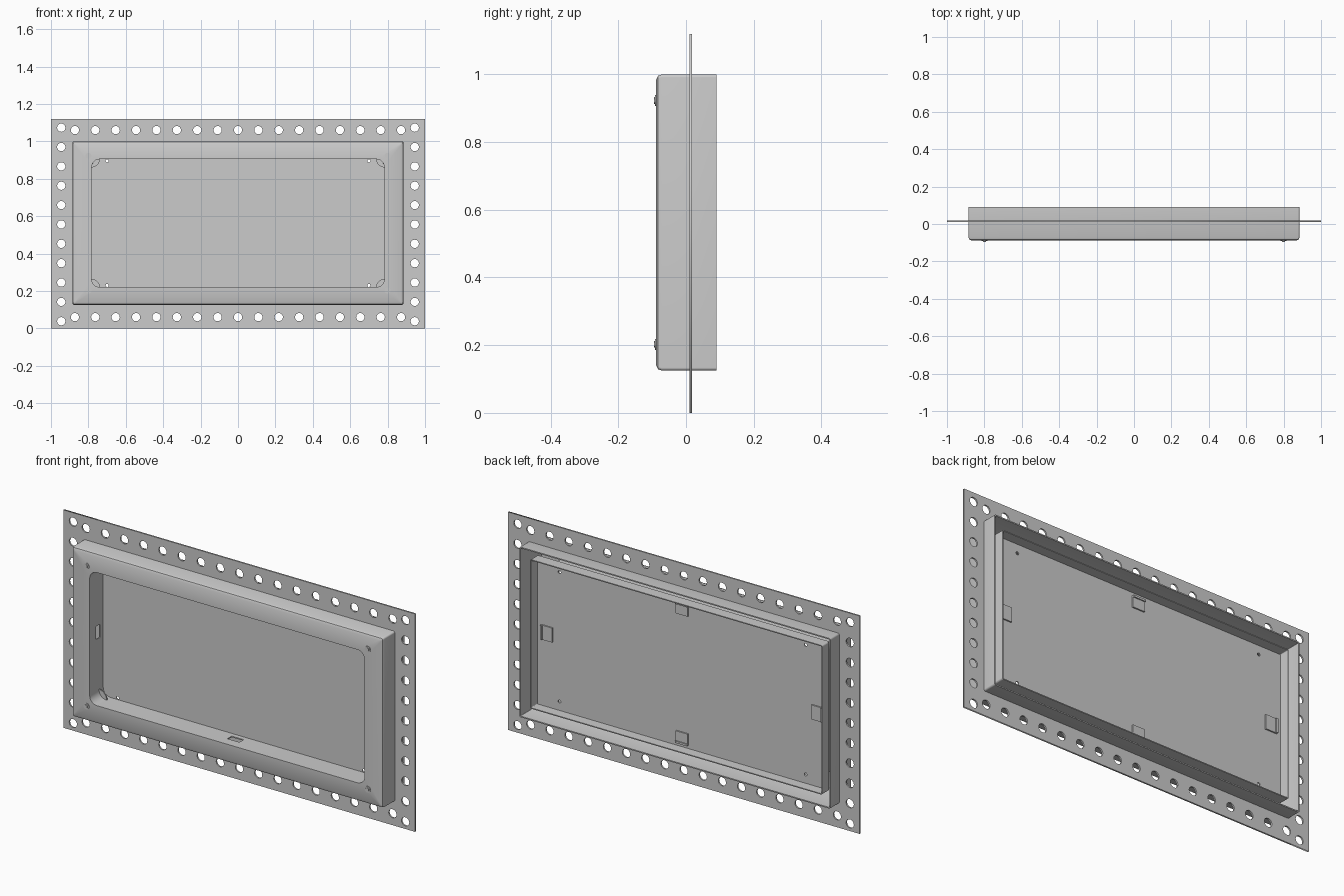
import bpy, bmesh
from math import sin, cos, pi
from mathutils import Matrix

if "Cube" in bpy.data.objects:
    bpy.data.objects.remove(bpy.data.objects["Cube"])

CZ = 0.5625          # centre height of the casing


def activate(ob):
    bpy.ops.object.select_all(action='DESELECT')
    ob.select_set(True)
    bpy.context.view_layer.objects.active = ob


def link(name, bm):
    me = bpy.data.meshes.new(name)
    bm.to_mesh(me)
    bm.free()
    ob = bpy.data.objects.new(name, me)
    bpy.context.collection.objects.link(ob)
    return ob


def arc(cx, cz, r, a0, a1, n=8):
    return [(cx + r * cos(a0 + (a1 - a0) * i / n), cz + r * sin(a0 + (a1 - a0) * i / n))
            for i in range(n + 1)]


def circle(cx, cz, r, n=24):
    return arc(cx, cz, r, 0, 2 * pi, n)[:-1]


def rrect(hw, hh, r, cz=CZ):
    pts = []
    for k, (sx, sz) in enumerate([(1, 1), (-1, 1), (-1, -1), (1, -1)]):
        pts += arc(sx * (hw - r), cz + sz * (hh - r), r, k * pi / 2, (k + 1) * pi / 2)
    return pts


def plate(name, loops, y0, y1):
    """Flat sheet in the xz plane; loops after the first are holes."""
    cu = bpy.data.curves.new(name, 'CURVE')
    cu.dimensions, cu.fill_mode = '2D', 'BOTH'
    cu.extrude = (y1 - y0) / 2
    for pts in loops:
        sp = cu.splines.new('POLY')
        sp.points.add(len(pts) - 1)
        for p, (x, z) in zip(sp.points, pts):
            p.co = (x, z, 0, 1)
        sp.use_cyclic_u = True
    ob = bpy.data.objects.new(name, cu)
    bpy.context.collection.objects.link(ob)
    ob.location.y = (y0 + y1) / 2
    ob.rotation_euler.x = pi / 2
    activate(ob)
    bpy.ops.object.convert(target='MESH')
    return bpy.context.object


def loft(name, rings, thick):
    """Sheet skinned through rounded rectangles (half width, half height, y, radius)."""
    bm = bmesh.new()
    loops = [[bm.verts.new((x, y, z)) for x, z in rrect(hw, hh, r)] for hw, hh, y, r in rings]
    for a, b in zip(loops, loops[1:]):
        for i in range(len(a)):
            j = (i + 1) % len(a)
            bm.faces.new((a[i], a[j], b[j], b[i]))
    bmesh.ops.recalc_face_normals(bm, faces=bm.faces)
    ob = link(name, bm)
    so = ob.modifiers.new('thickness', 'SOLIDIFY')
    so.thickness, so.offset, so.use_even_offset = thick, 0, True
    activate(ob)
    bpy.ops.object.modifier_apply(modifier='thickness')
    return ob


def boxes(name, items):
    """One object of boxes given as (centre, size)."""
    bm = bmesh.new()
    for c, s in items:
        bmesh.ops.create_cube(bm, size=1, matrix=Matrix.Translation(c) @ Matrix.Diagonal((*s, 1)))
    return link(name, bm)


# perforated mounting flange
holes = [circle(k * 0.109, z, 0.022) for k in range(-8, 9) for z in (0.06, 1.06)]
holes += [circle(s * 0.945, 0.038 + k * 0.1035, 0.022) for k in range(11) for s in (-1, 1)]
plate('mounting_flange',
      [[(-1, 0), (1, 0), (1, 1.12), (-1, 1.12)], rrect(0.884, 0.4365, 0.006)] + holes,
      0.010, 0.018)

# casing: outer wall, front face and recess wall in one bent sheet
casing = loft('casing', [(0.882, 0.4345, 0.09, 0.006), (0.882, 0.4345, -0.071, 0.006),
                         (0.8785, 0.431, -0.0805, 0.006), (0.869, 0.4215, -0.085, 0.006),
                         (0.785, 0.345, -0.085, 0.045), (0.785, 0.345, 0.022, 0.045)], 0.006)

# clip slots through the recess wall
slots = [((s * 0.785, -0.02, CZ), (0.03, 0.035, 0.068)) for s in (-1, 1)]
slots += [((0, -0.02, CZ + s * 0.345), (0.068, 0.035, 0.03)) for s in (-1, 1)]
cutter = boxes('slot_cutter', slots)
cutter.hide_render = True
bo = casing.modifiers.new('slots', 'BOOLEAN')
bo.operation, bo.solver, bo.object = 'DIFFERENCE', 'EXACT', cutter
activate(casing)
bpy.ops.object.modifier_apply(modifier='slots')
bpy.data.objects.remove(cutter)
bpy.ops.object.shade_smooth_by_angle(angle=0.6)

# rear pan: sheet with small holes and a raised rim
pin_holes = [circle(sx * 0.70, CZ + sz * 0.333, 0.008, 16) for sx in (-1, 1) for sz in (-1, 1)]
plate('rear_panel', [rrect(0.83, 0.383, 0.006)] + pin_holes, 0.022, 0.028)
loft('rear_panel_rim', [(0.828, 0.381, 0.08, 0.006), (0.828, 0.381, 0.024, 0.006)], 0.005)

# retaining clips: pad behind the panel plus a raised lip
clips = []
for s in (-1, 1):
    clips += [((s * 0.77, 0.031, CZ), (0.066, 0.008, 0.074)),
              ((s * 0.798, 0.036, CZ), (0.010, 0.010, 0.074)),
              ((0, 0.031, CZ + s * 0.332), (0.068, 0.008, 0.06)),
              ((0, 0.036, CZ + s * 0.357), (0.068, 0.010, 0.010))]
boxes('retaining_clips', clips)

# leaf-shaped corner plates and front screws
for sx, side in ((-1, 'left'), (1, 'right')):
    for sz, end in ((-1, 'bottom'), (1, 'top')):
        s = 0.046
        leaf = arc(s, s, s, 1.5 * pi, pi) + arc(0, 0, s, pi / 2, 0)[1:-1]
        plate(f'corner_plate_{end}_{side}',
              [[(sx * (0.784 - x), CZ + sz * (0.344 - z)) for x, z in leaf]], -0.012, -0.006)
        bm = bmesh.new()
        for r, d, y, n in ((0.016, 0.004, -0.089, 24), (0.010, 0.006, -0.092, 6)):
            bmesh.ops.create_cone(bm, cap_ends=True, segments=n, radius1=r, radius2=r, depth=d,
                                  matrix=Matrix.Translation((sx * 0.8, y, CZ + sz * 0.36))
                                  @ Matrix.Rotation(pi / 2, 4, 'X'))
        link(f'screw_{end}_{side}', bm)
